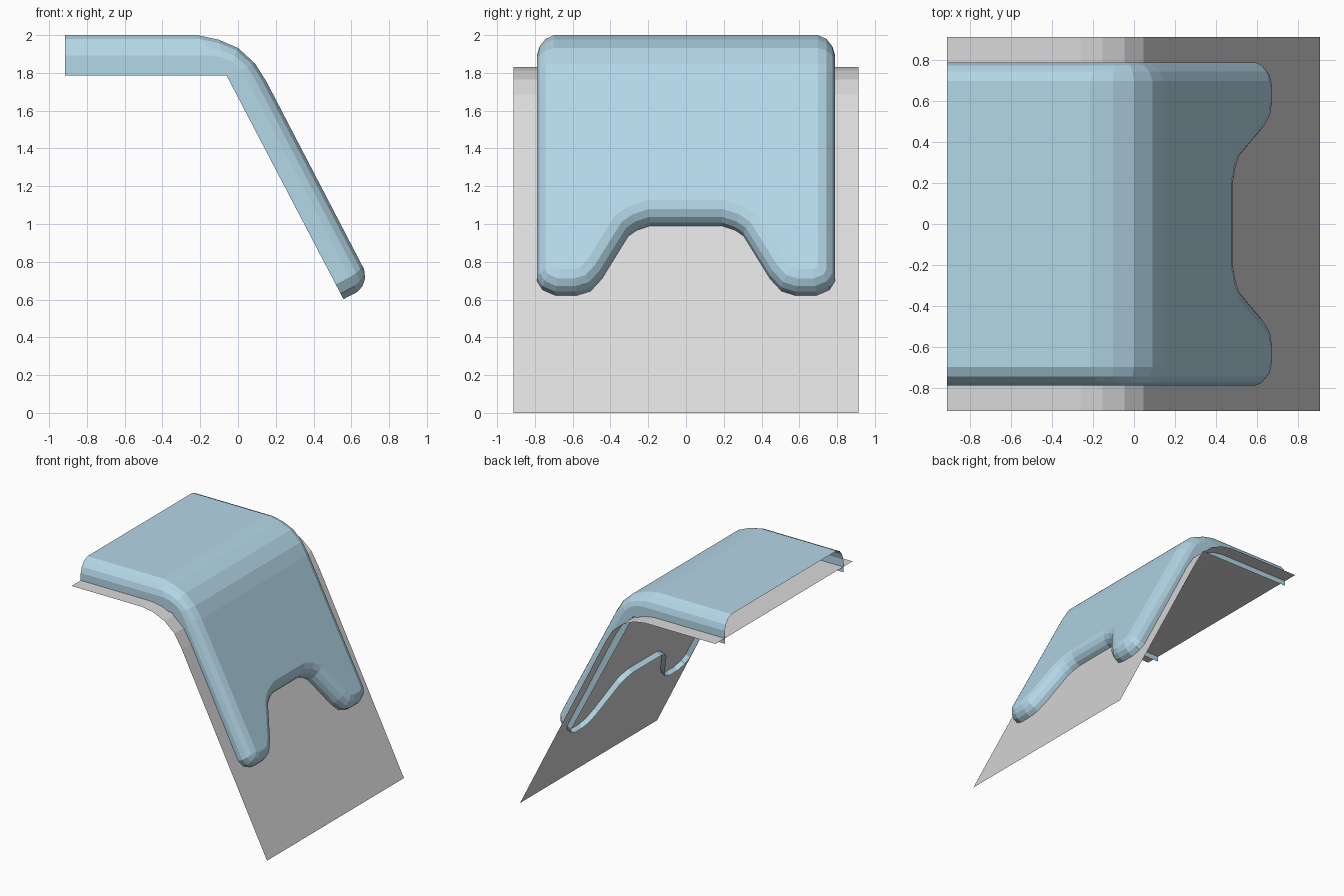
import bpy, bmesh, math
from mathutils import Vector

cube = bpy.data.objects.get("Cube")
if cube:
    bpy.data.objects.remove(cube, do_unlink=True)


def material(name, rgb):
    m = bpy.data.materials.new(name)
    m.use_nodes = True
    m.diffuse_color = (*rgb, 1)
    m.node_tree.nodes["Principled BSDF"].inputs["Base Color"].default_value = (*rgb, 1)
    return m


def finish(name, bm, mat):
    mesh = bpy.data.meshes.new(name)
    bm.normal_update()
    bm.to_mesh(mesh)
    bm.free()
    obj = bpy.data.objects.new(name, mesh)
    mesh.materials.append(mat)
    bpy.context.collection.objects.link(obj)
    return obj


# Folded sheet under the snow: an (x, z) profile swept along y
PROFILE = [(-.915, 1.83), (-.256, 1.83), (-.154, 1.813), (-.046, 1.765),
           (.046, 1.685), (.115, 1.57), (.91, 0)]
W = .913
bm = bmesh.new()
rows = [[bm.verts.new((x, y, z)) for y in (-W, W)] for x, z in PROFILE]
for a, b in zip(rows, rows[1:]):
    bm.faces.new((a[0], b[0], b[1], a[1]))
finish("roof_sheet", bm, material("light grey", (.70, .70, .70)))

# Snow blanket: stations over the fold, as lower and upper (x, z) points
UPPER = [(-.915, 2), (-.215, 2), (-.103, 1.976), (0, 1.932), (.09, 1.85), (.15, 1.755)]
CREASE = (-.06, 1.785)
LOWER = [(-.915, 1.785)] + [CREASE] * (len(UPPER) - 1)
HALF = .79
ANGLE = math.radians(62.4)
DOWN = Vector((math.cos(ANGLE), -math.sin(ANGLE)))
OUT = Vector((math.sin(ANGLE), math.cos(ANGLE)))
THICK = .17

# Free edge on the slope: (y, height) at the sheet, from the side to the middle
EDGE = [(HALF, .68), (.76, .632), (.69, .602), (.58, .602), (.505, .625),
        (.445, .69), (.305, .915), (.26, .945), (.19, .968)]
half_edge = [Vector(((CREASE[1] - z) / -DOWN.y, y)) for y, z in EDGE]
edge = half_edge + [Vector((p.x, -p.y)) for p in reversed(half_edge)]

# Rounded rim: (inset, share of the thickness)
RIM = [(0, 0), (0, .5), (.015, .72), (.045, .9), (.09, 1)]


def inset_edge(amount):
    pts = [Vector((0, HALF))] + edge + [Vector((0, -HALF))]
    result = []
    for a, p, b in zip(pts, pts[1:], pts[2:]):
        n1, n2 = [Vector((d.y, -d.x)).normalized() for d in (p - a, b - p)]
        mid = n1 + n2
        result.append(p + mid * (2 * amount / mid.length_squared))
    return result


def ring(bm, inset, h):
    side = [Vector(a).lerp(Vector(b), h) for a, b in zip(LOWER, UPPER)]
    y = HALF - inset
    pts = [(p.x, y, p.y) for p in side]
    for q in inset_edge(inset):
        p = Vector(CREASE) + DOWN * q.x + OUT * (THICK * h)
        pts.append((p.x, q.y, p.y))
    pts += [(p.x, -y, p.y) for p in reversed(side)]
    return [bm.verts.new(p) for p in pts]


bm = bmesh.new()
rings = [ring(bm, *r) for r in RIM]
for lo, hi in zip(rings, rings[1:]):
    for i in range(len(lo) - 1):
        bm.faces.new((lo[i + 1], lo[i], hi[i], hi[i + 1]))

# Top strips over the fold, then the one flat face down the slope
top = rings[-1]
n = len(UPPER)
for i in range(n - 1):
    bm.faces.new((top[i + 1], top[i], top[-1 - i], top[-2 - i]))
bm.faces.new(list(reversed(top[n - 1:len(top) - n + 1])))
bmesh.ops.remove_doubles(bm, verts=bm.verts, dist=.0005)
bmesh.ops.recalc_face_normals(bm, faces=bm.faces)
bm.normal_update()
if max(bm.faces, key=lambda f: f.calc_area()).normal.z < 0:
    bmesh.ops.reverse_faces(bm, faces=bm.faces)
finish("snow_blanket", bm, material("pale snow blue", (.456, .679, .80)))
